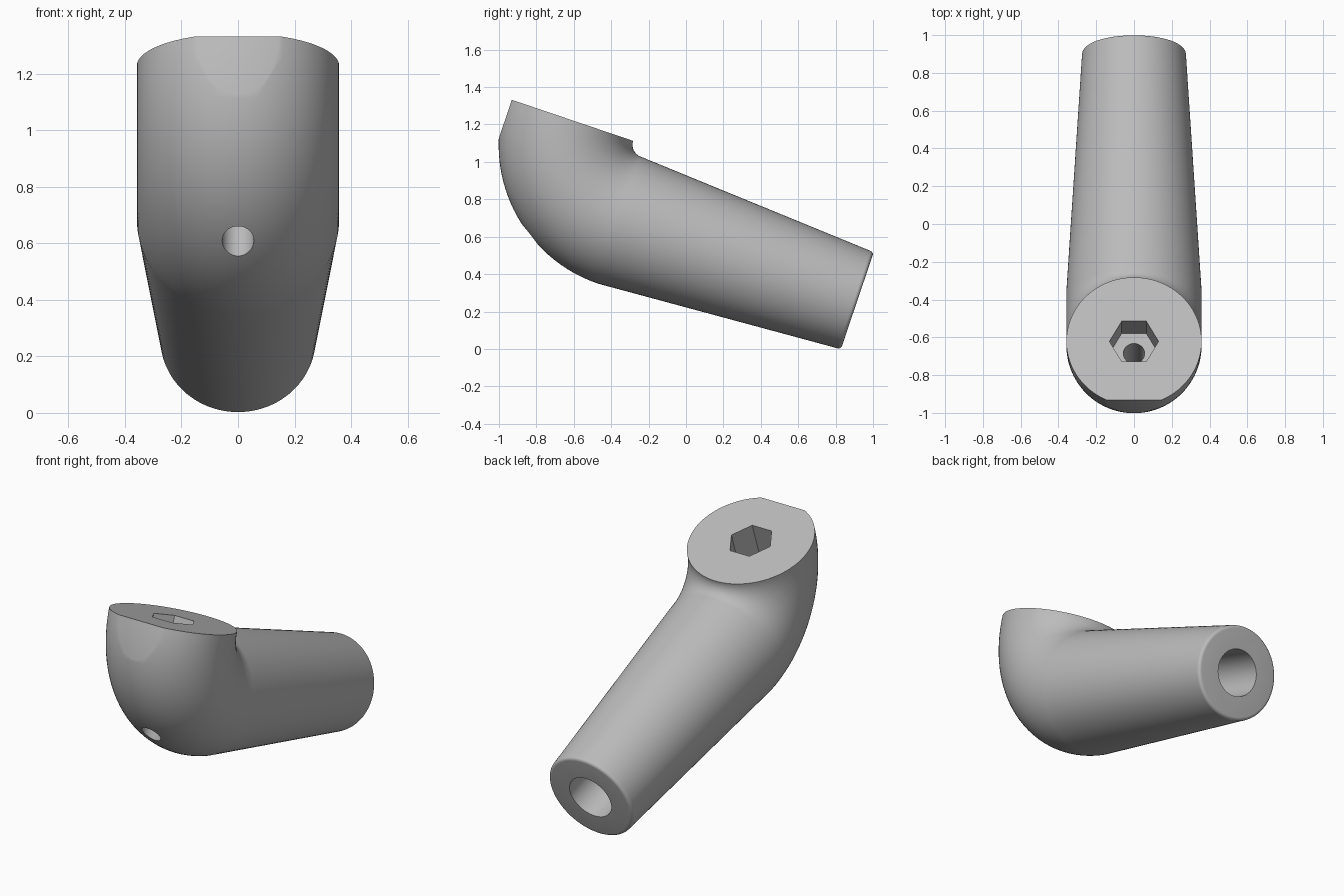
import bpy, bmesh, math
from mathutils import Vector, Matrix

old = bpy.data.objects.get("Cube")
if old:
    bpy.data.objects.remove(old, do_unlink=True)

TILT = Matrix.Rotation(math.radians(-18.7), 4, 'X')
R, BEND = 0.358, 0.425            # pipe radius, bend radius
AXIS, START, END = 0.538, -0.557, 0.785
END_R, FILLET = 0.275, 0.02
TOP = AXIS + BEND                 # height of the mounting face
POST = START - BEND               # position of the mounting axis

gray = bpy.data.materials.new("plain gray")
gray.use_nodes = True
gray.diffuse_color = (0.5, 0.5, 0.5, 1)
gray.node_tree.nodes["Principled BSDF"].inputs["Base Color"].default_value = (0.5, 0.5, 0.5, 1)


def loft(name, rings, sides):
    """Skin rings of (centre, radius, tangent angle); the path lies in the YZ plane."""
    bm = bmesh.new()
    loops = []
    for centre, radius, angle in rings:
        up = Vector((0, -math.sin(angle), math.cos(angle)))
        loops.append([bm.verts.new(centre + radius * (
            Vector((math.cos(t), 0, 0)) + up * math.sin(t) - Vector((math.cos(t), 0, 0))
            + Vector((math.cos(t), 0, 0))))
            for t in (math.tau * i / sides for i in range(sides))])
    for a, b in zip(loops, loops[1:]):
        for i in range(sides):
            j = (i + 1) % sides
            bm.faces.new((a[i], a[j], b[j], b[i]))
    bm.faces.new(loops[0])
    bm.faces.new(loops[-1])
    bmesh.ops.recalc_face_normals(bm, faces=bm.faces)
    mesh = bpy.data.meshes.new(name)
    bm.to_mesh(mesh)
    bm.free()
    mesh.materials.append(gray)
    obj = bpy.data.objects.new(name, mesh)
    bpy.context.collection.objects.link(obj)
    return obj


def rod(name, start, end, radius, sides):
    """Straight cutter between two (y, z) points."""
    a, b = Vector((0, *start)), Vector((0, *end))
    d = b - a
    angle = math.atan2(d.z, d.y)
    return loft(name, [(a, radius, angle), (b, radius, angle)], sides)


# Elbow: quarter bend from the mounting face down into the arm
rings = []
for i in range(33):
    t = math.pi / 2 * i / 32
    centre = Vector((0, START - BEND * math.cos(t), TOP - BEND * math.sin(t)))
    rings.append((centre, R, t - math.pi / 2))

# Arm: straight taper with a rounded end
for i in range(7):
    t = math.pi / 2 * i / 6
    y = END - FILLET + FILLET * math.sin(t)
    rings.append((Vector((0, y, AXIS)), END_R - FILLET + FILLET * math.cos(t), 0))
body = loft("elbow_arm", rings, 96)

# Cutters: hex socket, bolt hole, end bore and the front flat
floor = TOP - 0.2
cutters = [
    rod("hex_socket", (POST, floor), (POST, TOP + 0.1), 0.13, 6),
    rod("bolt_hole", (POST, 0), (POST, floor + 0.05), 0.056, 48),
    rod("end_bore", (END - 0.7, AXIS), (END + 0.1, AXIS), 0.137, 64),
    rod("front_flat", (-2.309, TOP - 0.3), (-1.309, TOP - 0.3), 1, 4),
]
bpy.context.view_layer.objects.active = body
for cutter in cutters:
    cutter.hide_render = True
    mod = body.modifiers.new(cutter.name, 'BOOLEAN')
    mod.operation = 'DIFFERENCE'
    mod.solver = 'EXACT'
    mod.object = cutter
    bpy.ops.object.modifier_apply(modifier=mod.name)
    bpy.data.objects.remove(cutter, do_unlink=True)

# Tilt into place and shade
body.data.transform(TILT)
bpy.ops.object.select_all(action='DESELECT')
body.select_set(True)
bpy.ops.object.shade_smooth_by_angle(angle=math.radians(30))
